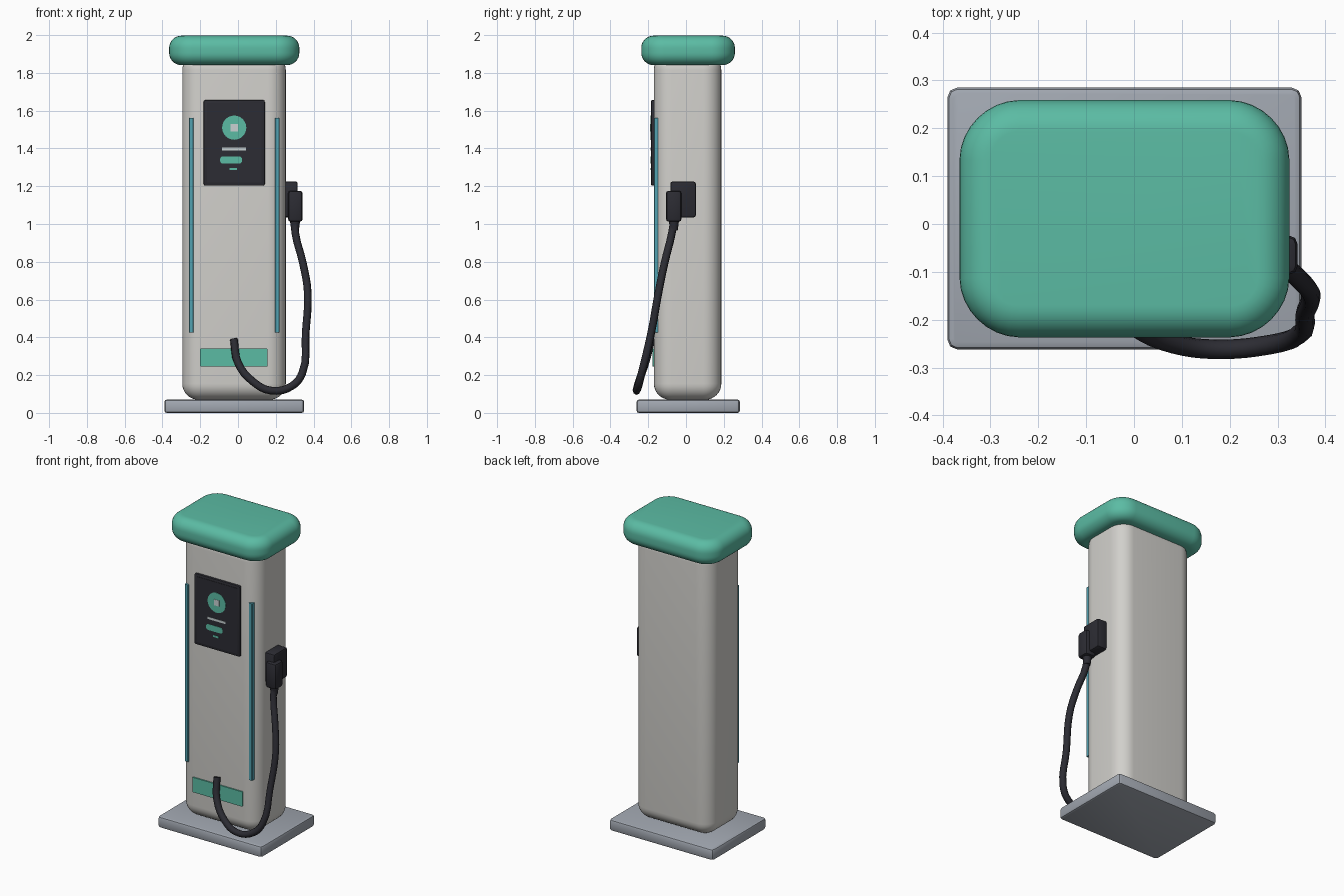
import bpy, bmesh
from math import pi
from mathutils import Matrix, Vector

if "Cube" in bpy.data.objects:
    bpy.data.objects.remove(bpy.data.objects["Cube"])


def material(name, rgb):
    m = bpy.data.materials.new(name)
    m.diffuse_color = (*rgb, 1)
    m.use_nodes = True
    m.node_tree.nodes["Principled BSDF"].inputs["Base Color"].default_value = m.diffuse_color
    return m


WHITE = material("warm_white", (0.64, 0.63, 0.60))
GREEN = material("mint_green", (0.105, 0.50, 0.37))
BLUE = material("light_strip_blue", (0.085, 0.36, 0.44))
GREY = material("base_grey", (0.36, 0.39, 0.44))
DARK = material("charcoal", (0.025, 0.025, 0.033))
PALE = material("pale_grey", (0.58, 0.64, 0.65))
CX = -0.02   # centre line of the cabinet


def finish(name, bm, mat):
    bmesh.ops.recalc_face_normals(bm, faces=bm.faces)
    me = bpy.data.meshes.new(name)
    bm.to_mesh(me)
    bm.free()
    ob = bpy.data.objects.new(name, me)
    bpy.context.collection.objects.link(ob)
    me.materials.append(mat)
    bpy.ops.object.select_all(action='DESELECT')
    ob.select_set(True)
    bpy.context.view_layer.objects.active = ob
    bpy.ops.object.shade_smooth_by_angle(angle=0.6)
    return ob


def box(name, x, y, z, mat, side=0.0, rim=0.0, seg=2, axis=2):
    """Box from ranges; 'side' rounds edges along axis, 'rim' rounds both end loops."""
    bm = bmesh.new()
    bmesh.ops.create_cube(bm, size=1)
    for v in bm.verts:
        for i, (lo, hi) in enumerate((x, y, z)):
            v.co[i] = lo + (v.co[i] + 0.5) * (hi - lo)
    if side:
        edges = [e for e in bm.edges
                 if abs((e.verts[0].co - e.verts[1].co).normalized()[axis]) > 0.9]
        bmesh.ops.bevel(bm, geom=edges, offset=side, segments=seg,
                        profile=0.5, affect='EDGES')
    if rim:
        bm.normal_update()
        ends = [f for f in bm.faces if abs(f.normal[axis]) > 0.9]
        edges = list({e for f in ends for e in f.edges})
        bmesh.ops.bevel(bm, geom=edges, offset=rim, segments=seg,
                        profile=0.5, affect='EDGES')
    return finish(name, bm, mat)


def disc(name, x, z, r, y0, y1, mat, sides=32):
    bm = bmesh.new()
    m = Matrix.Translation((x, (y0 + y1) / 2, z)) @ Matrix.Rotation(pi / 2, 4, 'X')
    bmesh.ops.create_cone(bm, cap_ends=True, segments=sides, radius1=r, radius2=r,
                          depth=abs(y1 - y0), matrix=m)
    return finish(name, bm, mat)


# Main masses
box("base_plate", (-0.39, 0.35), (-0.262, 0.285), (0, 0.07), GREY, 0.02, 0.012, 2)
box("cabinet", (-0.295, 0.253), (-0.17, 0.187), (0.07, 1.90), WHITE, 0.095, 0.085, 8)
cap = box("cap", (-0.361, 0.321), (-0.234, 0.256), (1.841, 1.997), GREEN, 0.12, 0.065, 8)
# Slight pillow bulge on the cap
for v in cap.data.vertices:
    dx, dy = (v.co.x - CX) / 0.341, (v.co.y - 0.011) / 0.245
    v.co.x += 0.005 * dx * (1 - dy * dy)
    v.co.y += 0.005 * dy * (1 - dx * dx)

# Light strips
for name, s in (("left_light_strip", -1), ("right_light_strip", 1)):
    c = CX + s * 0.227
    box(name, (c - 0.012, c + 0.012), (-0.17, -0.145), (0.425, 1.56), BLUE, 0.003, 0, 1)

# Screen: rounded frame with a slightly recessed face
box("screen_frame", (-0.182, 0.142), (-0.184, -0.155), (1.203, 1.656), DARK,
    0.01, 0.004, 2, axis=1)
rx, rz = (-0.165, 0.125), (1.22, 1.64)
box("screen_glass", rx, (-0.186, -0.18), rz, DARK)

# Screen graphics as thin plates
disc("screen_disc", CX, 1.51, 0.064, -0.188, -0.184, GREEN)
box("screen_disc_centre", (CX - 0.019, CX + 0.019), (-0.190, -0.185), (1.491, 1.529), PALE)
box("screen_bar", (-0.085, 0.043), (-0.188, -0.184), (1.39, 1.404), PALE)
box("screen_button", (-0.095, 0.022), (-0.188, -0.184), (1.32, 1.358), GREEN,
    0.015, 0, 3, axis=1)
box("screen_small_bar", (-0.045, -0.005), (-0.188, -0.184), (1.285, 1.297), GREEN)

# Lower accent panel
box("lower_panel", (-0.2, 0.156), (-0.178, -0.16), (0.245, 0.34), GREEN, 0.003, 0, 1, axis=1)

# Holster and plug on the right side
box("holster", (0.235, 0.316), (-0.083, 0.052), (1.035, 1.225), DARK, 0.012, 0.01, 2, axis=0)
box("plug_body", (0.265, 0.342), (-0.106, -0.024), (1.012, 1.176), DARK, 0.018, 0.014, 2)
bm = bmesh.new()
bmesh.ops.create_cone(bm, cap_ends=True, segments=12, radius1=0.02, radius2=0.028, depth=0.06,
                      matrix=Matrix.Translation((0.302, -0.064, 0.995)))
finish("plug_collar", bm, DARK)

# Hanging cable
path = [(0.302, -0.064, 1.02), (0.304, -0.075, 0.95), (0.342, -0.112, 0.80),
        (0.369, -0.145, 0.64), (0.358, -0.185, 0.42), (0.340, -0.235, 0.21),
        (0.285, -0.252, 0.142), (0.175, -0.262, 0.118), (0.08, -0.25, 0.165),
        (0.0, -0.215, 0.265), (-0.022, -0.182, 0.39)]
cu = bpy.data.curves.new("cable", 'CURVE')
cu.dimensions = '3D'
cu.bevel_depth = 0.0205
cu.bevel_resolution = 2
cu.resolution_u = 4
cu.use_fill_caps = True
sp = cu.splines.new('BEZIER')
sp.bezier_points.add(len(path) - 1)
for p, co in zip(sp.bezier_points, path):
    p.co = Vector(co)
    p.handle_left_type = p.handle_right_type = 'AUTO'
cable = bpy.data.objects.new("cable", cu)
bpy.context.collection.objects.link(cable)
cu.materials.append(DARK)
bpy.ops.object.select_all(action='DESELECT')
cable.select_set(True)
bpy.context.view_layer.objects.active = cable
bpy.ops.object.convert(target='MESH')
bpy.ops.object.shade_smooth_by_angle(angle=0.8)
